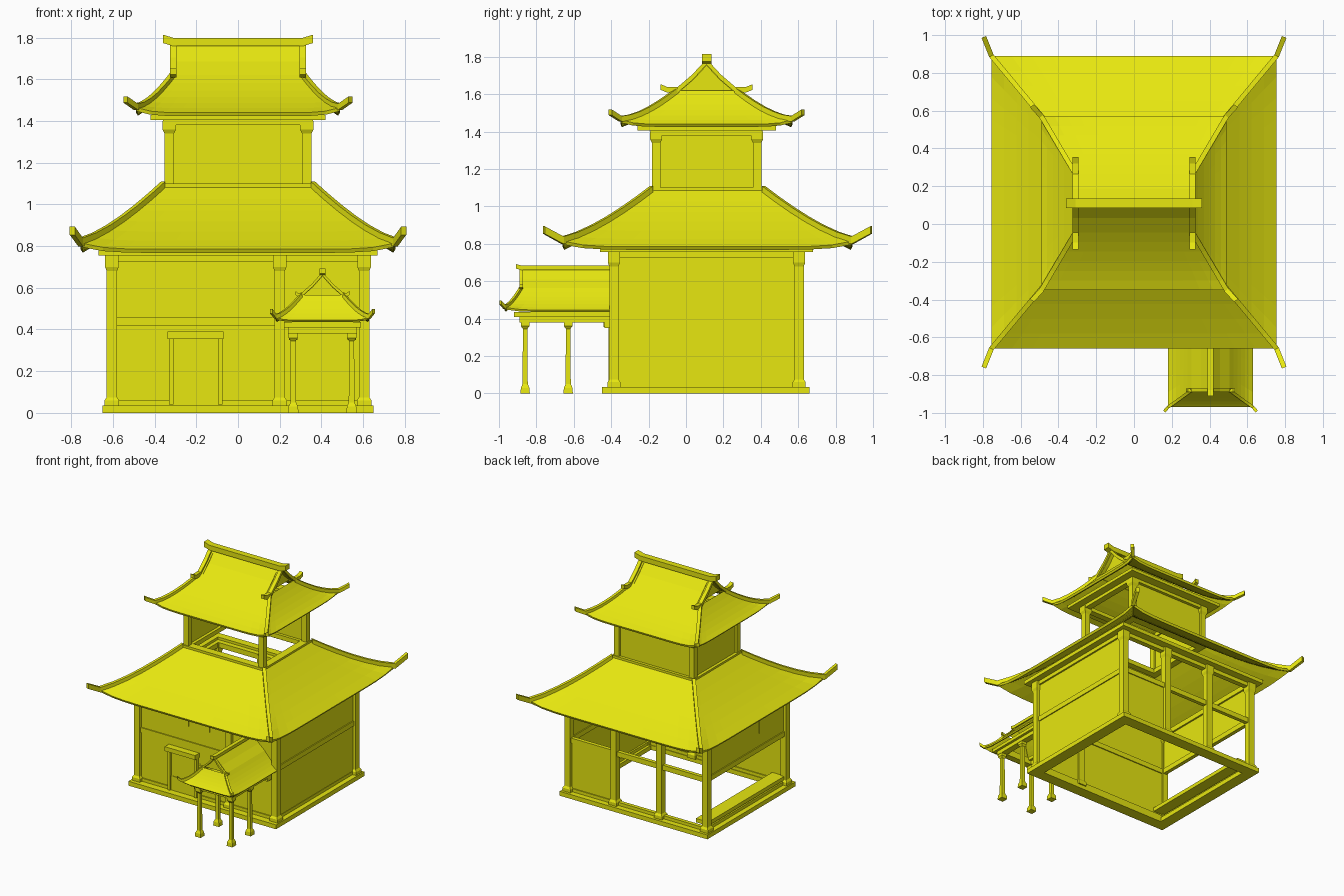
import bpy, bmesh
from mathutils import Matrix, Vector

if "Cube" in bpy.data.objects:
    bpy.data.objects.remove(bpy.data.objects["Cube"])

yellow = bpy.data.materials.new("yellow")
yellow.diffuse_color = (0.8, 0.8, 0.005, 1)
yellow.use_nodes = True
yellow.node_tree.nodes["Principled BSDF"].inputs["Base Color"].default_value = yellow.diffuse_color
CY = 0.11                      # centre line of the house in y
I = Matrix.Identity(4)


def emit(name, bm, M=I, clip=None, thick=0):
    if clip is not None:
        bmesh.ops.bisect_plane(bm, geom=bm.verts[:] + bm.edges[:] + bm.faces[:],
                               plane_co=(clip, 0, 0), plane_no=(-1, 0, 0), clear_outer=True)
    bm.normal_update()
    if thick:
        for f in bm.faces:
            if f.normal.z < 0:
                f.normal_flip()
    else:
        bmesh.ops.recalc_face_normals(bm, faces=bm.faces[:])
    bm.transform(M)
    me = bpy.data.meshes.new(name)
    bm.to_mesh(me)
    bm.free()
    me.materials.append(yellow)
    ob = bpy.data.objects.new(name, me)
    bpy.context.collection.objects.link(ob)
    if thick:
        m = ob.modifiers.new("thickness", 'SOLIDIFY')
        m.thickness, m.offset = thick, -1
    return ob


def add_box(bm, x0, x1, y0, y1, z0, z1):
    bmesh.ops.create_cube(bm, size=1, matrix=Matrix.Translation(
        ((x0 + x1) / 2, (y0 + y1) / 2, (z0 + z1) / 2)) @ Matrix.Diagonal((x1 - x0, y1 - y0, z1 - z0, 1)))


def box(name, *b):
    bm = bmesh.new()
    add_box(bm, *b)
    return emit(name, bm)


def ring(name, x0, x1, y0, y1, z0, z1, w):
    bm = bmesh.new()
    for b in ((x0, x1, y0, y0 + w), (x0, x1, y1 - w, y1),
              (x0, x0 + w, y0 + w, y1 - w), (x1 - w, x1, y0 + w, y1 - w)):
        add_box(bm, *b, z0, z1)
    return emit(name, bm)


def post(name, x, y, levels):
    """Square post from (z, width) levels."""
    bm = bmesh.new()
    rows = [[bm.verts.new((x + a * w / 2, y + b * w / 2, z))
             for a, b in ((-1, -1), (1, -1), (1, 1), (-1, 1))] for z, w in levels]
    for r, s in zip(rows, rows[1:]):
        for i in range(4):
            bm.faces.new((r[i], r[(i + 1) % 4], s[(i + 1) % 4], s[i]))
    bm.faces.new(rows[0])
    bm.faces.new(rows[-1])
    return emit(name, bm)


def bar(name, pts, w, h, M=I, clip=None):
    """Rectangular bar swept along a path, sitting on it."""
    bm = bmesh.new()
    pts = [Vector(p) for p in pts]
    rows = []
    for i, p in enumerate(pts):
        d = pts[min(i + 1, len(pts) - 1)] - pts[max(i - 1, 0)]
        s = Vector((-d.y, d.x, 0)).normalized() * w / 2
        lo, hi = Vector((0, 0, -h * 0.4)), Vector((0, 0, h * 0.6))
        rows.append([bm.verts.new(v) for v in (p - s + lo, p + s + lo, p + s + hi, p - s + hi)])
    for r, s in zip(rows, rows[1:]):
        for i in range(4):
            bm.faces.new((r[i], r[(i + 1) % 4], s[(i + 1) % 4], s[i]))
    bm.faces.new(rows[0])
    bm.faces.new(rows[-1])
    return emit(name, bm, M, clip)


def skirt(name, inner, outer, tip, sag, lift, w, h, thick, M=I, clip=None):
    """Four-sided sagging roof with lifted corners and hip bars ending in tips."""
    def point(side, u, s):
        hx, hy = (inner[k] + (outer[k] - inner[k]) * s for k in (0, 1))
        z = inner[2] + (outer[2] - inner[2]) * (s + sag * s * (1 - s)) + lift * abs(u) ** 8 * s ** 4
        return ((u * hx, -hy, z), (hx, u * hy, z), (-u * hx, hy, z), (-hx, -u * hy, z))[side]
    bm = bmesh.new()
    n, rows = 14, 6
    for side in range(4):
        g = [[bm.verts.new(point(side, -1 + 2 * i / n, j / rows)) for i in range(n + 1)]
             for j in range(rows + 1)]
        for j in range(rows):
            for i in range(n):
                bm.faces.new((g[j][i], g[j + 1][i], g[j + 1][i + 1], g[j][i + 1]))
    bmesh.ops.remove_doubles(bm, verts=bm.verts[:], dist=1e-4)
    emit(name, bm, M, clip, thick)
    for sx in (-1, 1):
        if clip is not None and sx < 0:
            continue
        for sy in (-1, 1):
            path = []
            for j in range(rows + 1):
                x, y, z = point(0, 1, j / rows)
                path.append((sx * x, -sy * y, z))
            path.append((sx * tip[0], sy * tip[1], tip[2]))
            bar(name + "_hip", path, w, h, M)


def gable_top(name, hl, rz, gy, gz, ext, k, M, clip=None):
    """Upper slopes, gable plates, gable bars and ridge."""
    bm = bmesh.new()
    for s in (-1, 1):
        prof = ((0, rz), (gy * 0.5, rz + (gz - rz) * 0.56), (gy, gz))
        g = [[bm.verts.new((x, s * y, z)) for x in (-hl, hl)] for y, z in prof]
        for a, b in zip(g, g[1:]):
            bm.faces.new((a[0], b[0], b[1], a[1]))
    emit(name + "_slopes", bm, M, clip, 0.012 * k)
    for sx in (-1, 1):
        if clip is not None and sx < 0:
            continue
        bm = bmesh.new()
        x = sx * (hl - 0.03 * k)
        bm.faces.new([bm.verts.new(v) for v in ((x, -gy, gz), (x, gy, gz), (x, 0, rz))])
        emit(name + "_gable", bm, M)
        for s in (-1, 1):
            bar(name + "_gable_bar", [(sx * hl, 0, rz), (sx * hl, s * gy * 0.5, rz + (gz - rz) * 0.56),
                (sx * hl, s * gy, gz), (sx * hl, s * (gy + ext * 0.6), gz),
                (sx * hl, s * (gy + ext), gz + 0.015 * k)], 0.03 * k, 0.03 * k, M)
    e = 0.05 * k
    bar(name + "_ridge", [(-hl - e, 0, rz + 0.02 * k), (-hl, 0, rz + 0.005), (hl, 0, rz + 0.005),
                          (hl + e, 0, rz + 0.02 * k)], 0.05 * k, 0.04 * k, M, clip)


# Base and ground floor frame
ring("base_sill", -0.65, 0.65, -0.45, 0.66, 0, 0.035, 0.09)
ring("floor_rail", -0.61, 0.61, -0.395, 0.615, 0.035, 0.06, 0.03)
ring("middle_beam", -0.615, 0.615, -0.395, 0.615, 0.42, 0.46, 0.03)
ring("top_beam", -0.62, 0.62, -0.4, 0.62, 0.725, 0.765, 0.04)
ring("eave_beam", -0.67, 0.67, -0.46, 0.68, 0.755, 0.785, 0.06)
column = [(0.03, 0.07), (0.06, 0.07), (0.075, 0.05), (0.68, 0.05), (0.70, 0.065), (0.76, 0.065)]
for x, y in ((-.605, -.385), (.605, -.385), (.2, -.385), (-.605, .605), (-.2, .605), (.2, .605), (.605, .605)):
    post("column", x, y, column)

# Ground floor walls: front and right closed, back and left partly open
box("front_wall", -0.59, 0.59, -0.387, -0.373, 0.04, 0.74)
box("right_wall", 0.593, 0.607, -0.37, 0.59, 0.04, 0.74)
box("left_upper_wall", -0.607, -0.593, -0.37, 0.59, 0.45, 0.74)
box("left_window", -0.612, -0.606, -0.13, -0.05, 0.56, 0.7)
box("left_bench", -0.61, -0.5, -0.37, 0.59, 0.07, 0.1)
box("back_wall", 0.22, 0.59, 0.593, 0.607, 0.04, 0.44)
for x in (-0.245, -0.06):
    box("front_window", x, x + 0.085, -0.392, -0.386, 0.58, 0.72)

# Front door
for x in (-0.33, -0.095):
    box("door_jamb", x, x + 0.02, -0.415, -0.385, 0.04, 0.36)
box("door_lintel", -0.337, -0.07, -0.44, -0.385, 0.355, 0.39)
box("door_leaf", -0.31, -0.095, -0.395, -0.386, 0.04, 0.355)
box("door_rail", -0.31, -0.095, -0.399, -0.394, 0.04, 0.15)

# Lower roof
mid = Matrix.Translation((0, CY + 0.005, 0))
skirt("lower_roof", (0.36, 0.30, 1.085), (0.755, 0.775, 0.785), (0.795, 0.875, 0.87), 0.22, 0.03,
      0.026, 0.04, 0.02, mid)

# Tower: back and left closed, front and right open
ring("tower_base_beam", -0.36, 0.36, -0.19, 0.41, 1.065, 1.1, 0.06)
ring("tower_top_beam", -0.36, 0.36, -0.19, 0.41, 1.38, 1.41, 0.05)
ring("tower_eave_beam", -0.42, 0.42, -0.26, 0.48, 1.405, 1.43, 0.07)
for x in (-0.33, 0.33):
    for y in (-0.16, 0.38):
        post("tower_column", x, y, [(1.09, 0.045), (1.34, 0.045), (1.36, 0.065), (1.4, 0.065)])
box("tower_back_wall", -0.32, 0.32, 0.373, 0.387, 1.09, 1.39)
box("tower_left_wall", -0.337, -0.323, -0.15, 0.37, 1.09, 1.39)

# Upper roof
top = Matrix.Translation((0, CY, 0))
skirt("upper_roof", (0.31, 0.155, 1.62), (0.49, 0.46, 1.44), (0.54, 0.515, 1.50), 0.35, 0.025,
      0.026, 0.03, 0.018, top)
gable_top("upper_roof", 0.31, 1.77, 0.155, 1.62, 0.09, 1, top)

# Porch roof, running out from the front wall
porch = Matrix.Translation((0.405, -0.41, 0)) @ Matrix.Rotation(-1.5707963, 4, 'Z')
skirt("porch_roof", (0.47, 0.10, 0.565), (0.56, 0.225, 0.445), (0.583, 0.245, 0.485), 0.3, 0.015,
      0.016, 0.022, 0.012, porch, -0.025)
gable_top("porch_roof", 0.47, 0.665, 0.10, 0.565, 0.03, 0.6, porch, -0.025)

# Porch frame
for x in (0.265, 0.545):
    for y in (-0.86, -0.63):
        post("porch_post", x, y, [(0, 0.05), (0.03, 0.046), (0.05, 0.028), (0.345, 0.024),
                                  (0.36, 0.045), (0.385, 0.045)])
    box("porch_bracket", x - 0.02, x + 0.02, -0.435, -0.385, 0.35, 0.385)
    box("porch_side_beam", x - 0.025, x + 0.025, -0.89, -0.385, 0.38, 0.41)
    box("porch_eave_beam", x - 0.045, x + 0.045, -0.92, -0.385, 0.41, 0.435)
box("porch_front_beam", 0.29, 0.52, -0.885, -0.835, 0.38, 0.41)
box("porch_front_eave_beam", 0.31, 0.5, -0.92, -0.84, 0.41, 0.435)
